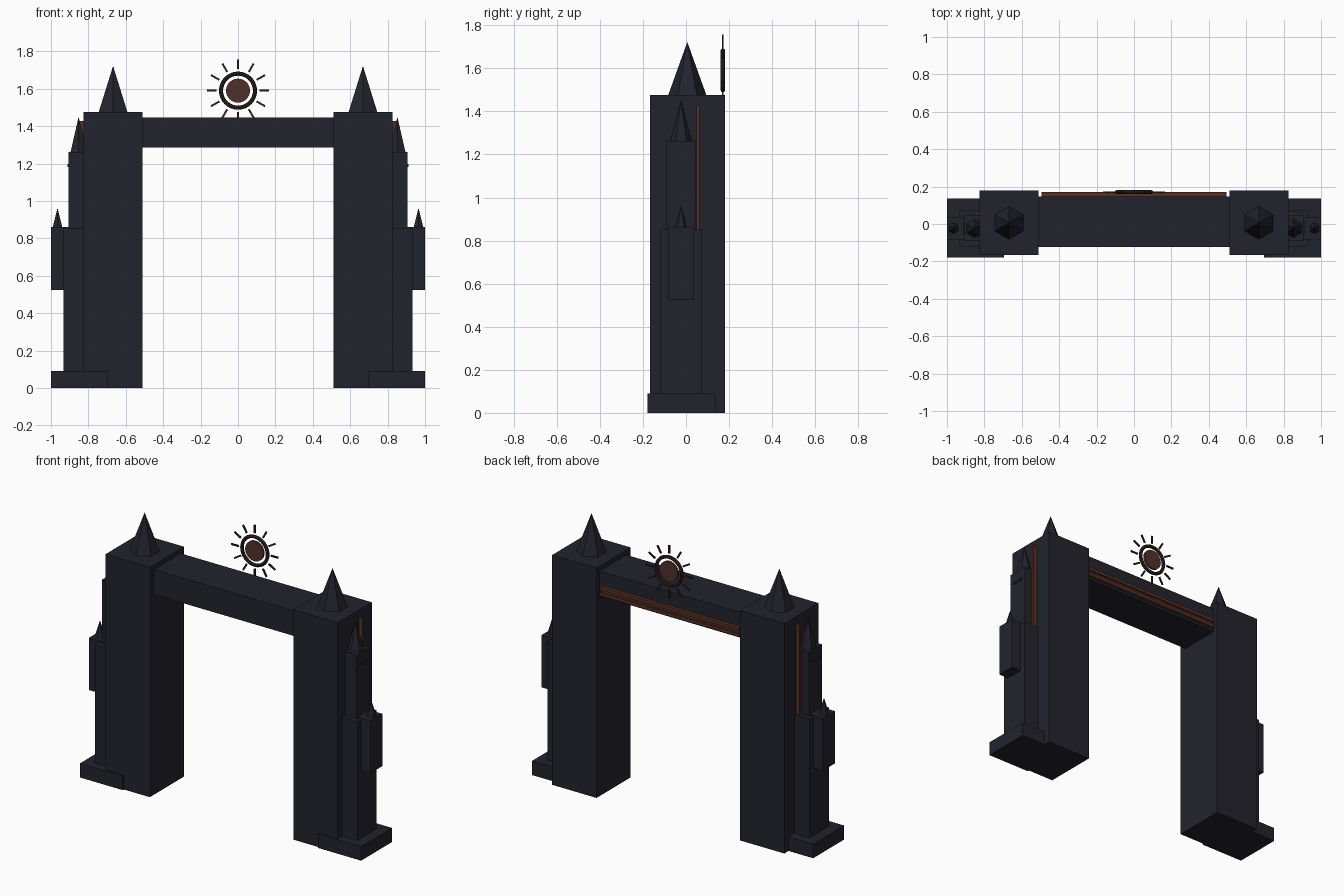
import bpy, math
from mathutils import Matrix, Vector

if "Cube" in bpy.data.objects:
    bpy.data.objects.remove(bpy.data.objects["Cube"])


def mat(name, rgb):
    m = bpy.data.materials.new(name)
    m.diffuse_color = (*rgb, 1)
    m.use_nodes = True
    m.node_tree.nodes["Principled BSDF"].inputs["Base Color"].default_value = m.diffuse_color
    return m


STONE = mat("dark stone", (0.0165, 0.0165, 0.026))
RUST = mat("rust trim", (0.09, 0.030, 0.020))
DISC = mat("red brown disc", (0.080, 0.030, 0.024))
IRON = mat("dark brown iron", (0.030, 0.016, 0.015))


def box(name, x, y, z, m):
    bpy.ops.mesh.primitive_cube_add(size=1)
    o = bpy.context.object
    o.name = name
    lo, hi = Vector((x[0], y[0], z[0])), Vector((x[1], y[1], z[1]))
    o.data.transform(Matrix.Translation((lo + hi) / 2) @ Matrix.Diagonal((*(hi - lo), 1)))
    o.data.materials.append(m)
    return o


def spire(name, x, y, z0, z1, r):
    # six-sided spire with corners pointing front and back
    bpy.ops.mesh.primitive_cone_add(vertices=6, radius1=r, radius2=0, depth=z1 - z0)
    o = bpy.context.object
    o.name = name
    o.data.transform(Matrix.Translation((x, y, (z0 + z1) / 2)))
    o.data.materials.append(STONE)
    return o


def both_sides(o):
    # mirror a part across the middle of the gate
    mod = o.modifiers.new("mirror", "MIRROR")
    mod.use_axis = (True, False, False)


# towers with stepped buttresses
for o in (
    box("tower", (0.51, 0.825), (-0.167, 0.18), (0, 1.477), STONE),
    spire("tower_spire", 0.668, 0.006, 1.477, 1.722, 0.088),
    box("plinth", (0.695, 1.0), (-0.178, 0.137), (0, 0.09), STONE),
    box("lower_buttress", (0.80, 0.932), (-0.12, 0.075), (0.05, 0.852), STONE),
    box("upper_buttress", (0.80, 0.905), (-0.09, 0.045), (0.80, 1.262), STONE),
    spire("upper_buttress_spire", 0.852, -0.023, 1.262, 1.45, 0.05),
    box("buttress_ledge", (0.90, 0.911), (-0.06, 0.015), (1.183, 1.198), STONE),
    box("turret", (0.90, 1.0), (-0.083, 0.037), (0.525, 0.862), STONE),
    spire("turret_spire", 0.965, -0.023, 0.862, 0.962, 0.029),
    box("vertical_trim", (0.82, 0.852), (0.048, 0.062), (0.84, 1.427), RUST),
):
    both_sides(o)

# crossbeam with trim on the back
box("crossbeam", (-0.52, 0.52), (-0.123, 0.148), (1.285, 1.446), STONE)
box("beam_trim", (-0.495, 0.495), (0.14, 0.158), (1.30, 1.358), RUST)
for z in (1.30, 1.338):
    box("beam_rail", (-0.495, 0.495), (0.14, 0.17), (z, z + 0.02), RUST)

# sun emblem: disc, ring and rays
C = Matrix.Translation((0, 0.171, 1.59)) @ Matrix.Rotation(math.pi / 2, 4, 'X')
bpy.ops.mesh.primitive_cylinder_add(vertices=32, radius=0.064, depth=0.014)
disc = bpy.context.object
disc.name = "emblem_disc"
disc.data.transform(C)
disc.data.materials.append(DISC)

bpy.ops.mesh.primitive_torus_add(major_radius=0.091, minor_radius=0.011,
                                 major_segments=32, minor_segments=8)
ring = bpy.context.object
ring.name = "emblem_ring"
ring.data.transform(C)
ring.data.materials.append(IRON)
bpy.ops.object.shade_smooth_by_angle()

for i in range(12):
    ray = box("emblem_ray", (0.115, 0.167), (-0.005, 0.005), (-0.004, 0.004), IRON)
    ray.data.transform(C @ Matrix.Rotation(i * math.pi / 6, 4, 'Z'))
